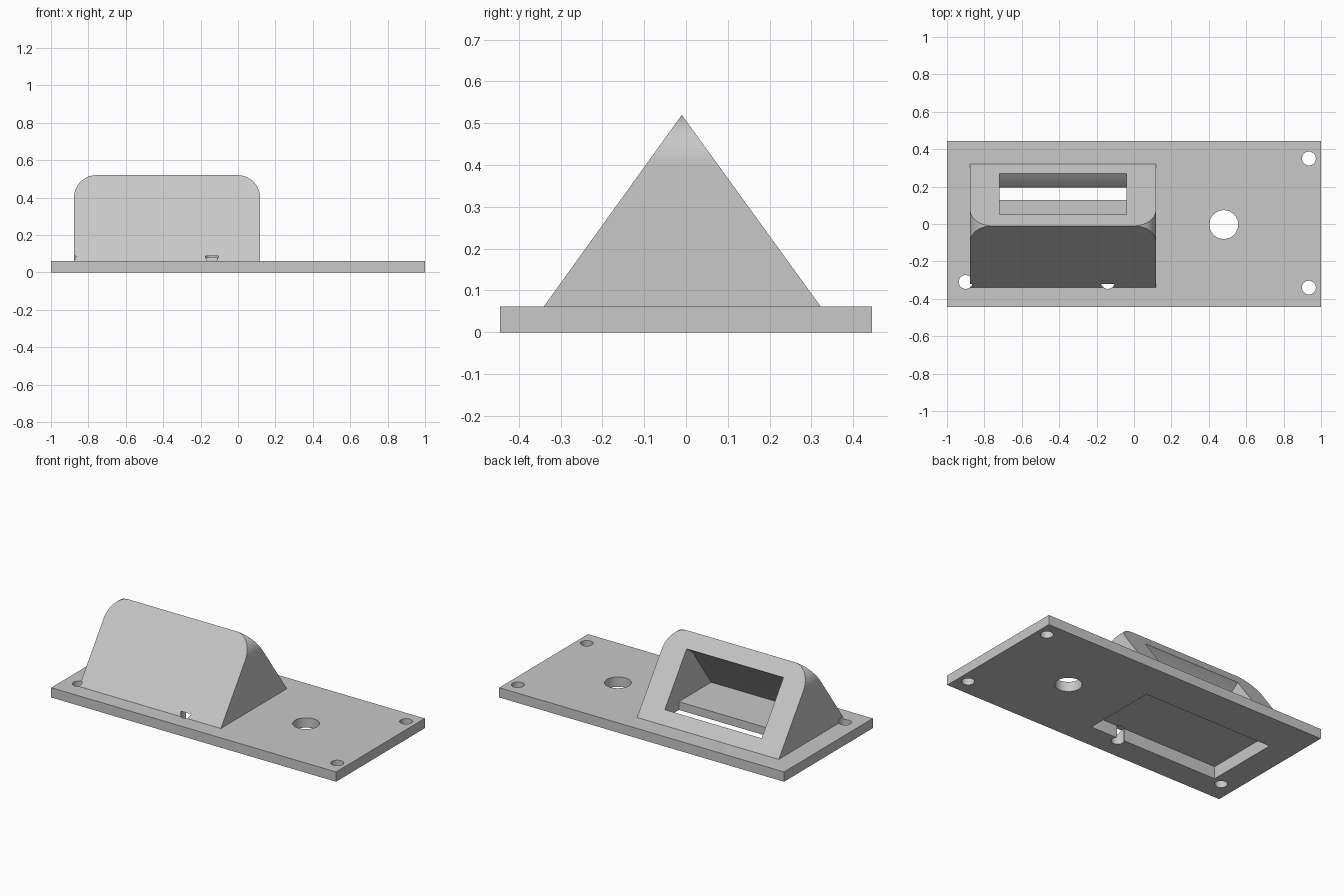
import bpy, bmesh, math
from mathutils import Vector

cube = bpy.data.objects.get("Cube")
if cube:
    bpy.data.objects.remove(cube, do_unlink=True)

grey = bpy.data.materials.new("light_grey")
grey.use_nodes = True
COLOUR = (0.58, 0.58, 0.58, 1)
grey.diffuse_color = COLOUR
grey.node_tree.nodes["Principled BSDF"].inputs["Base Color"].default_value = COLOUR


def extrude(name, points, offset):
    """Closed solid made by sweeping a polygon along an offset."""
    bm = bmesh.new()
    face = bm.faces.new([bm.verts.new(p) for p in points])
    swept = bmesh.ops.extrude_face_region(bm, geom=[face])["geom"]
    bmesh.ops.translate(bm, vec=Vector(offset),
                        verts=[v for v in swept if isinstance(v, bmesh.types.BMVert)])
    bmesh.ops.recalc_face_normals(bm, faces=bm.faces)
    mesh = bpy.data.meshes.new(name)
    bm.to_mesh(mesh)
    bm.free()
    mesh.materials.append(grey)
    ob = bpy.data.objects.new(name, mesh)
    bpy.context.collection.objects.link(ob)
    return ob


def side_profile(name, yz, x0, x1):
    return extrude(name, [(x0, y, z) for y, z in yz], (x1 - x0, 0, 0))


def box(name, x0, x1, y0, y1, z0, z1):
    return side_profile(name, [(y0, z0), (y1, z0), (y1, z1), (y0, z1)], x0, x1)


def drill(name, x, y, radius, top, sides=48):
    ring = [(x + radius * math.cos(math.tau * i / sides),
             y + radius * math.sin(math.tau * i / sides), -0.1) for i in range(sides)]
    return extrude(name, ring, (0, 0, top + 0.1))


def combine(target, tool, operation):
    """Apply a boolean and discard the tool."""
    tool.hide_render = True
    mod = target.modifiers.new(operation.lower(), "BOOLEAN")
    mod.operation = operation
    mod.solver = "EXACT"
    mod.object = tool
    bpy.context.view_layer.objects.active = target
    bpy.ops.object.modifier_apply(modifier=mod.name)
    bpy.data.objects.remove(tool, do_unlink=True)


# Flat mounting plate
PLATE_TOP = 0.062
body = box("mounting_plate_with_housing", -1, 1, -0.445, 0.445, 0, PLATE_TOP)

# Wedge housing: triangular section trimmed to rounded upper corners
X0, X1, PEAK, R = -0.877, 0.118, 0.52, 0.12
housing = side_profile("housing", [(-0.34, 0.03), (0.322, 0.03), (0.322, PLATE_TOP),
                                   (-0.01, PEAK), (-0.34, PLATE_TOP)], X0, X1)
outline = [(X0, -1, -0.1), (X1, -1, -0.1)]
for cx, start in ((X1 - R, 0), (X0 + R, 90)):
    for i in range(17):
        a = math.radians(start + 90 * i / 16)
        outline.append((cx + R * math.cos(a), -1, PEAK - R + R * math.sin(a)))
combine(housing, extrude("rounded_trim", outline, (0, 2, 0)), "INTERSECT")
combine(body, housing, "UNION")

# Shallow pocket in the underside
combine(body, box("pocket", -0.832, 0.073, -0.285, 0.195, -0.1, 0.078), "DIFFERENCE")

# Rear window, hollow interior and slot down into the pocket
cavity = [(0.131, 0.496), (0.351, 0.193), (0.205, 0.087), (0.195, 0.07), (0.128, 0.07),
          (0.128, 0.13), (-0.195, 0.13), (-0.012, 0.389)]
combine(body, side_profile("window_cavity", cavity, -0.72, -0.04), "DIFFERENCE")

# Screw holes and the large cable hole
for x, y in ((0.935, 0.35), (0.935, -0.34), (-0.9, -0.31), (-0.14, -0.31)):
    combine(body, drill("screw_hole", x, y, 0.037, 0.087), "DIFFERENCE")
combine(body, drill("cable_hole", 0.48, -0.003, 0.077, 0.2), "DIFFERENCE")

# Smooth the curves, keep the edges crisp
bpy.ops.object.select_all(action="DESELECT")
body.select_set(True)
bpy.context.view_layer.objects.active = body
bpy.ops.object.shade_smooth_by_angle(angle=math.radians(25))
